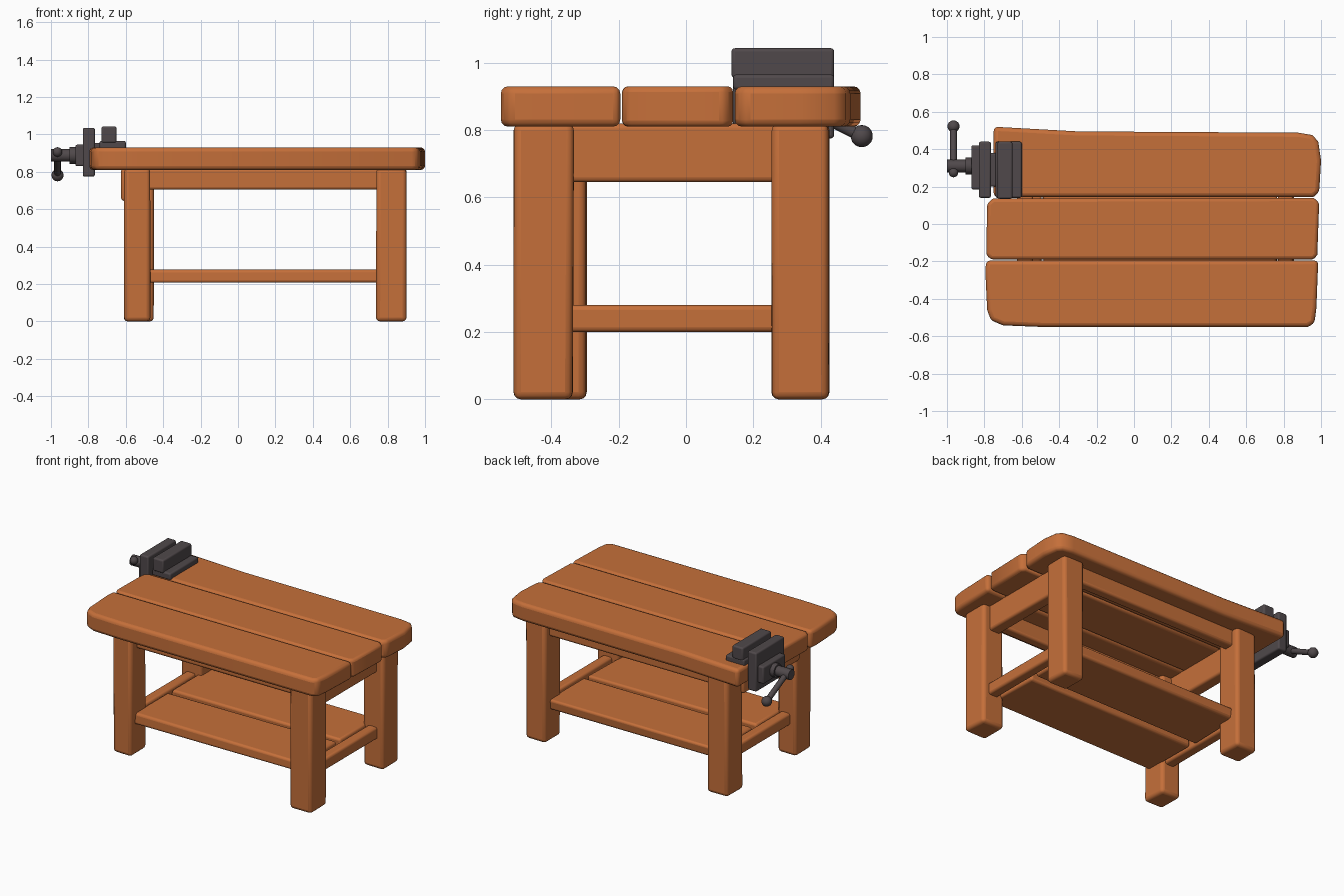
import bpy, bmesh, random
from mathutils import Vector

random.seed(4)
cube = bpy.data.objects.get("Cube")
if cube:
    bpy.data.objects.remove(cube)


def material(name, color):
    m = bpy.data.materials.new(name)
    m.use_nodes = True
    m.diffuse_color = color
    m.node_tree.nodes["Principled BSDF"].inputs["Base Color"].default_value = color
    return m


WOOD = material("warm wood", (0.56, 0.16, 0.042, 1))
IRON = material("dark iron", (0.08, 0.066, 0.07, 1))


def finish(name, bm, mat, bevel=0.0, segments=3):
    bmesh.ops.recalc_face_normals(bm, faces=bm.faces)
    mesh = bpy.data.meshes.new(name)
    bm.to_mesh(mesh)
    bm.free()
    ob = bpy.data.objects.new(name, mesh)
    bpy.context.collection.objects.link(ob)
    mesh.materials.append(mat)
    if bevel:
        mod = ob.modifiers.new("soft edges", "BEVEL")
        mod.width, mod.segments = bevel, segments
        mod.limit_method = "ANGLE"
        mod.angle_limit = 0.7
    bpy.ops.object.select_all(action="DESELECT")
    ob.select_set(True)
    bpy.context.view_layer.objects.active = ob
    bpy.ops.object.shade_smooth_by_angle(angle=0.7)
    return ob


def slab(name, outline, z0, z1, mat=WOOD, bevel=0.02):
    """Extrude a flat outline upwards and soften its edges."""
    bm = bmesh.new()
    face = bm.faces.new([bm.verts.new((x, y, z0)) for x, y in outline])
    top = bmesh.ops.extrude_face_region(bm, geom=[face])["geom"]
    bmesh.ops.translate(bm, vec=(0, 0, z1 - z0),
                        verts=[v for v in top if isinstance(v, bmesh.types.BMVert)])
    return finish(name, bm, mat, bevel)


def block(name, xs, ys, zs, mat=WOOD, bevel=0.015, wobble=0.0):
    """Bevelled box between two corners, with optional hand-hewn unevenness."""
    bm = bmesh.new()
    bmesh.ops.create_cube(bm, size=1)
    for v in bm.verts:
        pick = [r[1] if c > 0 else r[0] for c, r in zip(v.co, (xs, ys, zs))]
        for i in (0, 1):
            pick[i] += random.uniform(-wobble, wobble)
        v.co = pick
    return finish(name, bm, mat, bevel)


def rod(name, a, b, radius, sides=12):
    a, b = Vector(a), Vector(b)
    bm = bmesh.new()
    bmesh.ops.create_cone(bm, cap_ends=True, segments=sides, radius1=radius,
                          radius2=radius, depth=(b - a).length)
    turn = (b - a).to_track_quat("Z", "Y").to_matrix()
    bmesh.ops.rotate(bm, cent=(0, 0, 0), matrix=turn, verts=bm.verts)
    bmesh.ops.translate(bm, vec=(a + b) / 2, verts=bm.verts)
    return finish(name, bm, IRON)


def ball(name, center, radius):
    bm = bmesh.new()
    bmesh.ops.create_uvsphere(bm, u_segments=14, v_segments=9, radius=radius)
    bmesh.ops.translate(bm, vec=center, verts=bm.verts)
    return finish(name, bm, IRON)


# Worktop planks
TOP = (0.81, 0.93)
slab("front_top_plank", [(-0.79, -0.195), (-0.795, -0.25), (-0.785, -0.46),
                         (-0.765, -0.515), (-0.7, -0.542), (-0.5, -0.55),
                         (0.93, -0.55), (0.965, -0.53), (0.975, -0.45),
                         (0.985, -0.195)], *TOP, bevel=0.022)
slab("middle_top_plank", [(-0.765, -0.19), (-0.79, -0.165), (-0.785, 0.11),
                          (-0.755, 0.135), (0.96, 0.14), (0.99, 0.115),
                          (0.98, -0.165), (0.96, -0.19)], *TOP, bevel=0.022)
slab("back_top_plank", [(-0.75, 0.145), (0.96, 0.145), (0.99, 0.17),
                        (1.0, 0.34), (0.985, 0.44), (0.955, 0.475),
                        (0.88, 0.488), (-0.3, 0.495), (-0.75, 0.52)],
     *TOP, bevel=0.022)

# Legs
for name, xs, ys in (("front_left_leg", (0.74, 0.9), (-0.51, -0.335)),
                     ("front_right_leg", (-0.61, -0.47), (-0.465, -0.295)),
                     ("back_left_leg", (0.745, 0.9), (0.255, 0.425)),
                     ("back_right_leg", (-0.605, -0.45), (0.255, 0.425))):
    block(name, xs, ys, (0, 0.82), bevel=0.022, wobble=0.003)

# Aprons under the top
for side, ys in (("front", (-0.4, -0.33)), ("back", (0.31, 0.38))):
    block(side + "_apron", (-0.5, 0.77), ys, (0.705, 0.82))
block("left_apron", (0.77, 0.85), (-0.36, 0.28), (0.645, 0.82))
block("right_apron", (-0.625, -0.54), (-0.32, 0.28), (0.645, 0.82))

# Low end rails and shelf boards
for side, x in (("left", 0.82), ("right", -0.53)):
    block(side + "_end_rail", (x - 0.035, x + 0.035), (-0.36, 0.28), (0.2, 0.28))
block("front_shelf_board", (-0.49, 0.76), (-0.42, -0.05), (0.207, 0.277), wobble=0.008)
block("back_shelf_board", (-0.49, 0.76), (-0.005, 0.37), (0.207, 0.277), wobble=0.008)

# Vise body and jaws
for name, xs, ys, zs in (
        ("vise_outer_jaw", (-0.83, -0.765), (0.14, 0.44), (0.775, 1.035)),
        ("vise_inner_jaw", (-0.73, -0.65), (0.135, 0.44), (0.955, 1.043)),
        ("vise_base", (-0.74, -0.6), (0.14, 0.44), (0.92, 0.965)),
        ("vise_slide", (-0.8, -0.7), (0.2, 0.38), (0.87, 0.955)),
        ("vise_back_plate", (-0.87, -0.815), (0.185, 0.42), (0.83, 0.945))):
    block(name, xs, ys, zs, IRON, 0.01)

# Vise screw and handle
rod("vise_screw", (-1.0, 0.31, 0.888), (-0.85, 0.31, 0.888), 0.034)
rod("vise_collar", (-0.9, 0.31, 0.888), (-0.86, 0.31, 0.888), 0.045)
low, high = (-0.965, 0.522, 0.782), (-0.965, 0.275, 0.906)
rod("vise_handle", low, high, 0.018)
ball("handle_low_knob", low, 0.033)
ball("handle_high_knob", high, 0.026)
